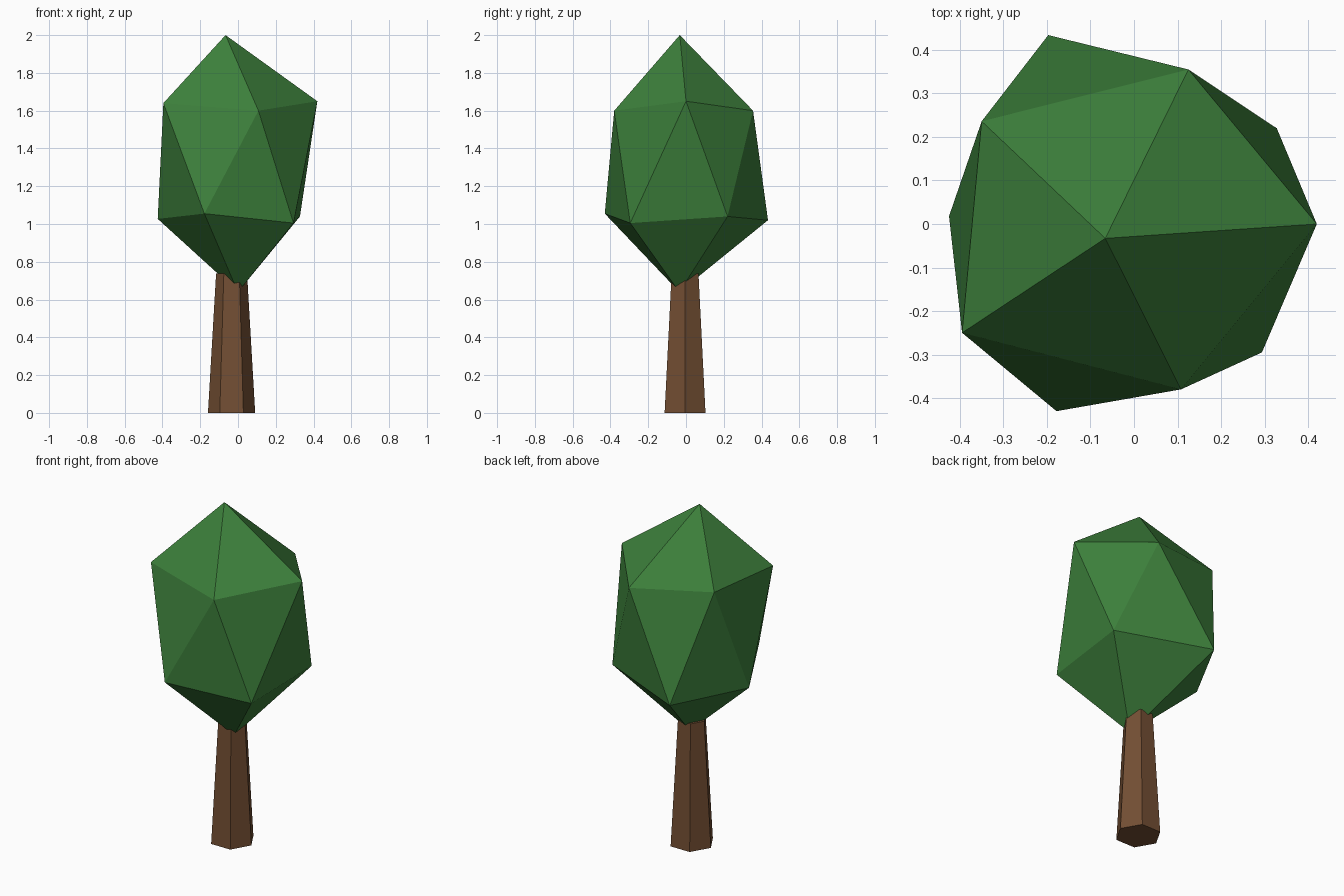
import bpy
import bmesh
from math import cos, sin, pi

if "Cube" in bpy.data.objects:
    bpy.data.objects.remove(bpy.data.objects["Cube"], do_unlink=True)


def make_material(name, colour):
    mat = bpy.data.materials.new(name)
    mat.use_nodes = True
    mat.diffuse_color = colour
    for node in mat.node_tree.nodes:
        if node.type == "BSDF_PRINCIPLED":
            node.inputs["Base Color"].default_value = colour
            node.inputs["Roughness"].default_value = 0.9
    return mat


def make_object(name, bm, mat):
    bmesh.ops.recalc_face_normals(bm, faces=bm.faces)
    mesh = bpy.data.meshes.new(name)
    bm.to_mesh(mesh)
    bm.free()
    mesh.materials.append(mat)
    obj = bpy.data.objects.new(name, mesh)
    bpy.context.collection.objects.link(obj)
    return obj


leaf_green = make_material("leaf green", (0.046, 0.215, 0.044, 1))
bark_brown = make_material("bark brown", (0.170, 0.077, 0.033, 1))

# Trunk: tapered hexagonal post whose top sits inside the crown
bm = bmesh.new()
SIDES = 6
rings = []
for radius, z in ((0.125, 0.0), (0.082, 0.738)):
    rings.append([bm.verts.new((-0.034 + radius * cos(2 * pi * i / SIDES),
                                -0.005 + radius * sin(2 * pi * i / SIDES), z))
                  for i in range(SIDES)])
for ring in rings:
    bm.faces.new(ring)
for i in range(SIDES):
    j = (i + 1) % SIDES
    bm.faces.new((rings[0][i], rings[0][j], rings[1][j], rings[1][i]))
make_object("trunk", bm, bark_brown)

# Crown: uneven, stretched icosahedron made of two staggered rings and two tips
upper = [(0.42, 0.0, 1.65), (0.125, 0.355, 1.6), (-0.35, 0.236, 1.655),
         (-0.395, -0.25, 1.64), (0.108, -0.38, 1.6)]
lower = [(0.328, 0.22, 1.04), (-0.197, 0.434, 1.02), (-0.425, 0.018, 1.027),
         (-0.178, -0.43, 1.055), (0.294, -0.295, 1.005)]
bm = bmesh.new()
top = bm.verts.new((-0.066, -0.033, 2.0))
bottom = bm.verts.new((0.0, -0.035, 0.64))
up = [bm.verts.new(p) for p in upper]
low = [bm.verts.new(p) for p in lower]
for i in range(len(up)):
    j = (i + 1) % len(up)
    bm.faces.new((top, up[i], up[j]))
    bm.faces.new((up[i], low[i], up[j]))
    bm.faces.new((low[i], low[j], up[j]))
    bm.faces.new((bottom, low[j], low[i]))
make_object("crown", bm, leaf_green)
